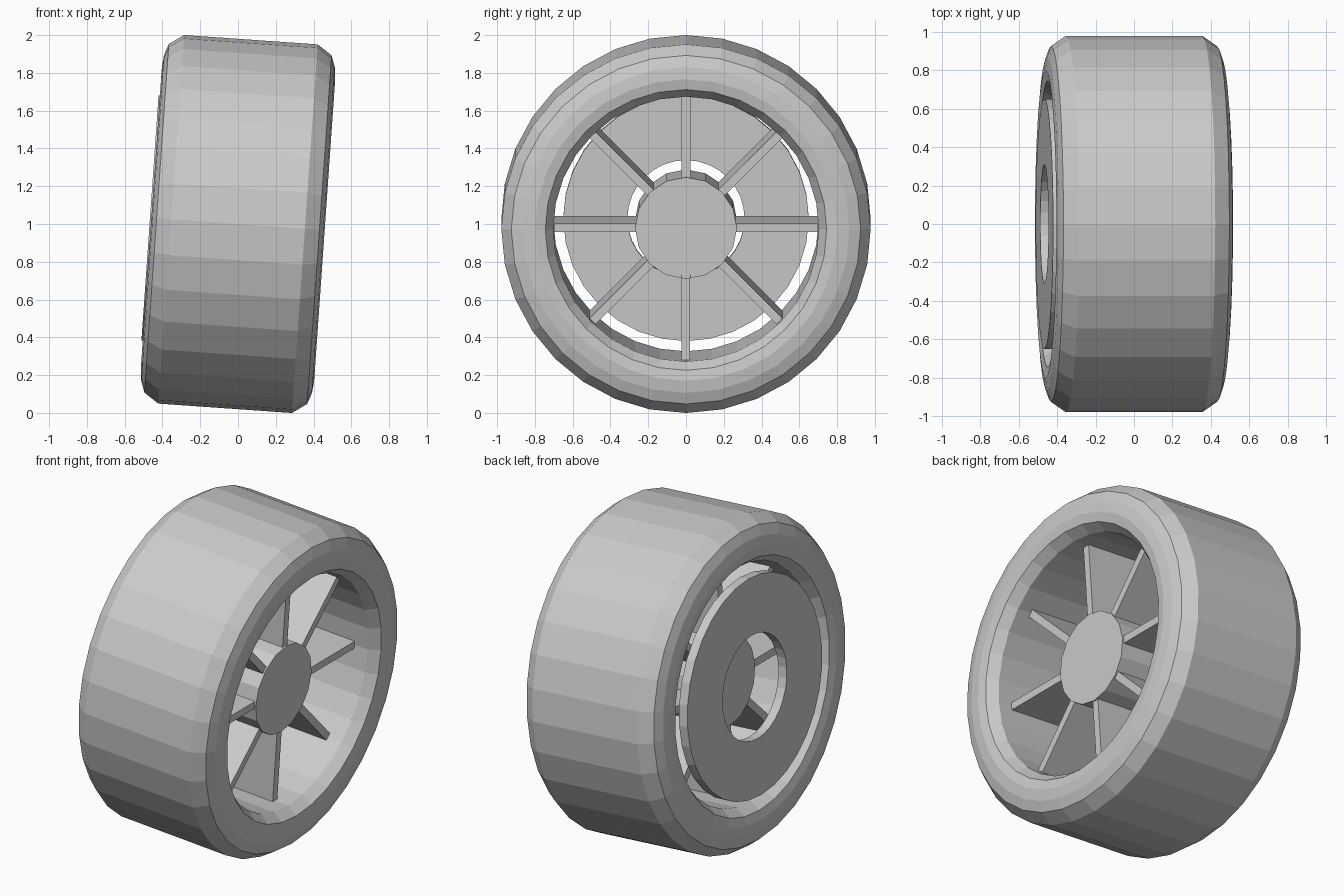
import bpy, bmesh
from math import radians, sin, cos, pi
from mathutils import Matrix

if "Cube" in bpy.data.objects:
    bpy.data.objects.remove(bpy.data.objects["Cube"])

# The whole wheel leans 4 degrees about y, centred at z = 1
LEAN = Matrix.Translation((0, 0, 1)) @ Matrix.Rotation(radians(4), 4, 'Y')


def finish(name, bm):
    bmesh.ops.recalc_face_normals(bm, faces=bm.faces)
    me = bpy.data.meshes.new(name)
    bm.to_mesh(me)
    bm.free()
    ob = bpy.data.objects.new(name, me)
    ob.matrix_world = LEAN
    bpy.context.collection.objects.link(ob)
    return ob


def lathe(name, profile, sides, closed=True):
    """Spin (x, radius) points round the x axis; open profiles get end caps."""
    bm = bmesh.new()
    rings = [[bm.verts.new((x, r * cos(2 * pi * i / sides), r * sin(2 * pi * i / sides)))
              for i in range(sides)] for x, r in profile]
    pairs = list(zip(rings, rings[1:]))
    if closed:
        pairs.append((rings[-1], rings[0]))
    else:
        bm.faces.new(rings[0])
        bm.faces.new(rings[-1])
    for a, b in pairs:
        for i in range(sides):
            j = (i + 1) % sides
            bm.faces.new((a[i], a[j], b[j], b[i]))
    return finish(name, bm)


# Tyre: half profile from tread to bore, mirrored
half = [(0.355, 0.978), (0.432, 0.925), (0.453, 0.865),
        (0.46, 0.80), (0.45, 0.745), (0.39, 0.703)]
lathe("tyre", half + [(-x, r) for x, r in reversed(half)], 32)

# Back disc with a round centre hole
lathe("back_disc", [(-0.467, 0.65), (-0.41, 0.65), (-0.41, 0.31), (-0.467, 0.31)], 32)

# Solid hub
lathe("hub", [(-0.28, 0.27), (0.31, 0.27)], 16, closed=False)

# Eight deep spokes from hub to bore
bm = bmesh.new()
for k in range(8):
    m = (Matrix.Rotation(k * pi / 4, 4, 'X') @ Matrix.Translation((0.015, 0, 0.475))
         @ Matrix.Diagonal((0.57, 0.045, 0.45, 1)))
    bmesh.ops.create_cube(bm, size=1, matrix=m)
finish("spokes", bm)
